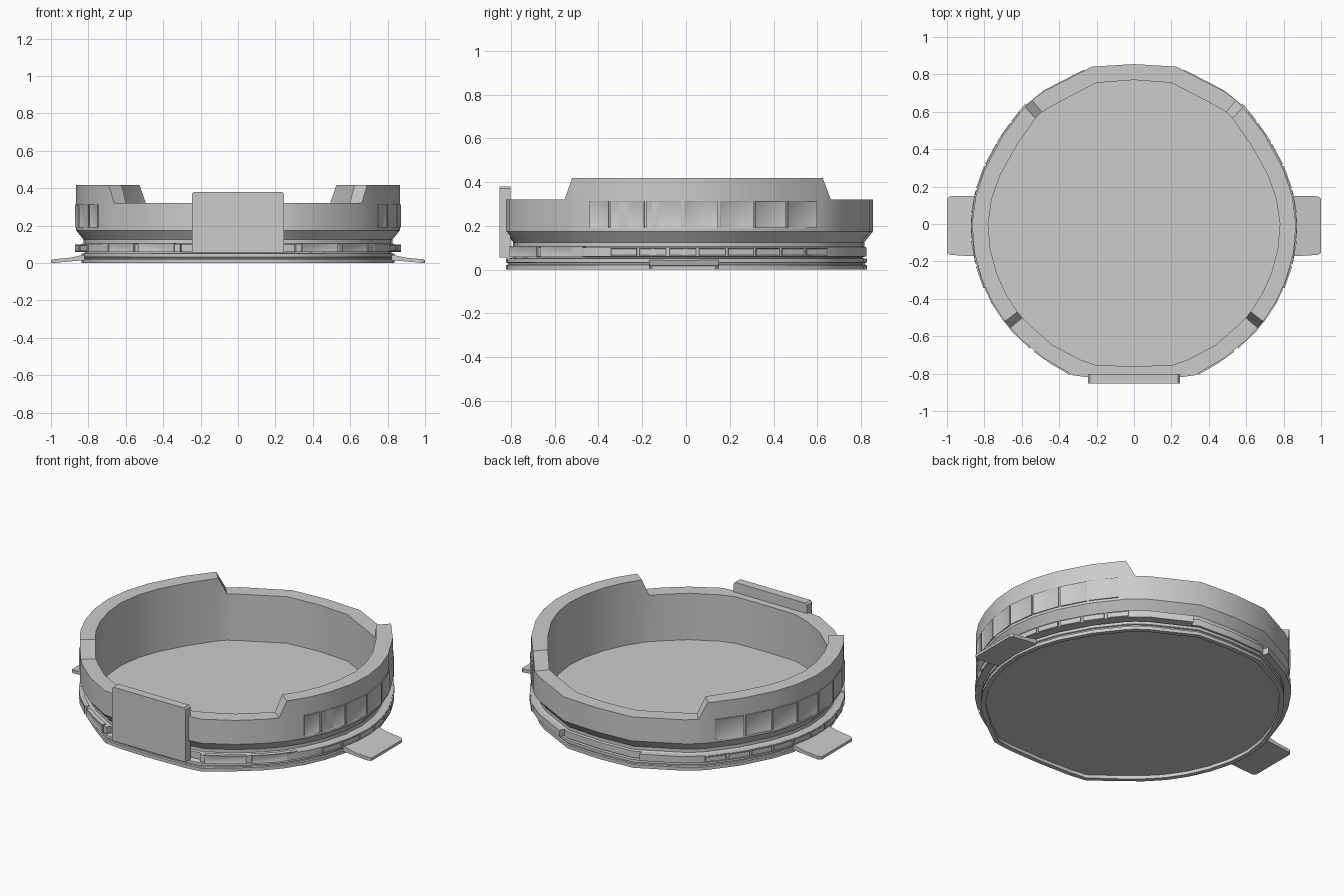
import bpy, bmesh, math
from mathutils import Vector

cube = bpy.data.objects.get("Cube")
if cube:
    bpy.data.objects.remove(cube)

grey = bpy.data.materials.new("light grey")
grey.use_nodes = True
grey.diffuse_color = (0.6, 0.6, 0.6, 1)
grey.node_tree.nodes["Principled BSDF"].inputs["Base Color"].default_value = (0.6, 0.6, 0.6, 1)

LOW, HIGH = 0.32, 0.418
# Half plan of the wall, front to back: angle, outer radius, inner radius, rim height
PLAN = [
    (-90, .83, .76, LOW), (-75, .852, .782, LOW), (-68, .872, .78, LOW),
    (-56, .865, .78, LOW), (-46, .863, .775, LOW), (-40, .864, .78, LOW),
    (-37, .865, .78, HIGH), (-29, .866, .78, HIGH), (-20, .866, .78, HIGH),
    (-10, .867, .78, HIGH), (0, .866, .78, HIGH), (10, .859, .772, HIGH),
    (20, .85, .762, HIGH), (34, .846, .755, HIGH), (47, .855, .772, HIGH),
    (50.5, .858, .775, LOW), (56, .857, .767, LOW), (75, .871, .781, LOW),
    (90, .855, .77, LOW)]


def polar(deg, r, z):
    a = math.radians(deg)
    return Vector((r * math.cos(a), r * math.sin(a), z))


def finish(name, bm, angle=30, mirror=False):
    bmesh.ops.recalc_face_normals(bm, faces=bm.faces[:])
    mesh = bpy.data.meshes.new(name)
    bm.to_mesh(mesh)
    bm.free()
    mesh.materials.append(grey)
    obj = bpy.data.objects.new(name, mesh)
    bpy.context.collection.objects.link(obj)
    if mirror:
        obj.modifiers.new("Mirror", 'MIRROR')
    bpy.ops.object.select_all(action='DESELECT')
    obj.select_set(True)
    bpy.context.view_layer.objects.active = obj
    bpy.ops.object.shade_smooth_by_angle(angle=math.radians(angle))
    return obj


def outline(deg, offset, z):
    """Point on the outer wall outline, pushed out by offset."""
    for a, b in zip(PLAN, PLAN[1:]):
        if a[0] <= deg <= b[0]:
            f = (deg - a[0]) / (b[0] - a[0])
            return polar(a[0], a[1] + offset, z).lerp(polar(b[0], b[1] + offset, z), f)


def arc_block(name, angles, inner, outer, z0, z1, inset=0):
    """Block that follows the wall, with an optional recessed face."""
    bm = bmesh.new()
    rows = [[bm.verts.new(outline(t, o, z)) for o, z in
             ((inner, z0), (outer, z0), (outer, z1), (inner, z1))] for t in angles]
    fronts = []
    for a, b in zip(rows, rows[1:]):
        for i in range(4):
            j = (i + 1) % 4
            face = bm.faces.new((a[i], a[j], b[j], b[i]))
            if i == 1:
                fronts.append(face)
    bm.faces.new(rows[0])
    bm.faces.new(rows[-1])
    bmesh.ops.recalc_face_normals(bm, faces=bm.faces[:])
    if inset:
        bmesh.ops.inset_region(bm, faces=fronts, thickness=inset, depth=0)
        for v in {v for f in fronts for v in f.verts}:
            v.co -= Vector((v.co.x, v.co.y, 0)).normalized() * .003
    return finish(name, bm, mirror=True)


# Tray: one swept section with foot, grooves, flare, wall and floor
FOOT = [(-.055, .02), (-.055, 0), (-.028, 0), (-.028, .02), (-.036, .023),
        (-.036, .03), (-.028, .033), (-.028, .05), (-.045, .052), (-.045, .058),
        (-.03, .06), (-.03, .1), (-.04, .105), (-.04, .125), (0, .175)]
full = PLAN + [(180 - t, o, i, h) for t, o, i, h in PLAN[-2:0:-1]]
bm = bmesh.new()
columns = []
for t, ro, ri, top in full:
    flat_front = t <= -68 or t >= 248
    section = [(ro + d + (.02 if flat_front and z < .055 else 0), z) for d, z in FOOT]
    section += [(ro, top), (ri, top), (ri, .04)]
    columns.append([bm.verts.new(polar(t, r, z)) for r, z in section])
for k, a in enumerate(columns):
    b = columns[(k + 1) % len(columns)]
    for i in range(len(a) - 1):
        bm.faces.new((a[i], b[i], b[i + 1], a[i + 1]))
bm.faces.new([c[0] for c in columns])
bm.faces.new([c[-1] for c in columns])
finish("tray_body", bm)

# Lower trim band with small raised cells
arc_block("trim_band_front", [-69, -68, -56, -46, -40, -37], -.05, -.004, .06, .102)
arc_block("trim_band_side", [-37, -29, -20, -10, 0, 10, 20, 34, 47, 56, 72],
          -.05, .005, .06, .1)
for n, (t0, t1) in enumerate([(-67, -52), (-50, -33)]):
    arc_block(f"front_trim_cell_{n + 1}", [t0, (t0 + t1) / 2, t1], -.02, .007, .058, .107, .008)
for n in range(8):
    start = -23 + n * 9
    arc_block(f"side_trim_cell_{n + 1}", [start, start + 8], -.02, .012, .062, .098, .006)

# Row of framed panels along each side wall
EDGES = [-.44, -.345, -.185, -.015, .15, .315, .465, .605]
for n, (y0, y1) in enumerate(zip(EDGES, EDGES[1:])):
    t0, t1 = (math.degrees(math.asin(y / .86)) for y in (y0 + .005, y1 - .005))
    arc_block(f"side_panel_{n + 1}", [t0, t1], -.02, .007, .19, .314, .008)

# Front plate with clipped upper corners
bm = bmesh.new()
half = [(.245, .055), (.245, .37), (.235, .38)]
ring = half + [(-x, z) for x, z in reversed(half)]
face = bm.faces.new([bm.verts.new((x, -.852, z)) for x, z in ring])
out = bmesh.ops.extrude_face_region(bm, geom=[face])
bmesh.ops.translate(bm, vec=(0, .05, 0),
                    verts=[g for g in out["geom"] if isinstance(g, bmesh.types.BMVert)])
finish("front_plate", bm)

# Sloping side tabs with a narrowed tip
bm = bmesh.new()
rows = []
for x, y0, y1, z0, z1 in [(.82, -.17, .15, .015, .045), (.9, -.17, .15, .008, .028),
                          (.985, -.165, .148, 0, .02), (1, -.155, .135, 0, .016)]:
    rows.append([bm.verts.new(p) for p in ((x, y0, z0), (x, y1, z0), (x, y1, z1), (x, y0, z1))])
for a, b in zip(rows, rows[1:]):
    for i in range(4):
        j = (i + 1) % 4
        bm.faces.new((a[i], a[j], b[j], b[i]))
bm.faces.new(rows[0])
bm.faces.new(rows[-1])
finish("side_tab", bm, mirror=True)
